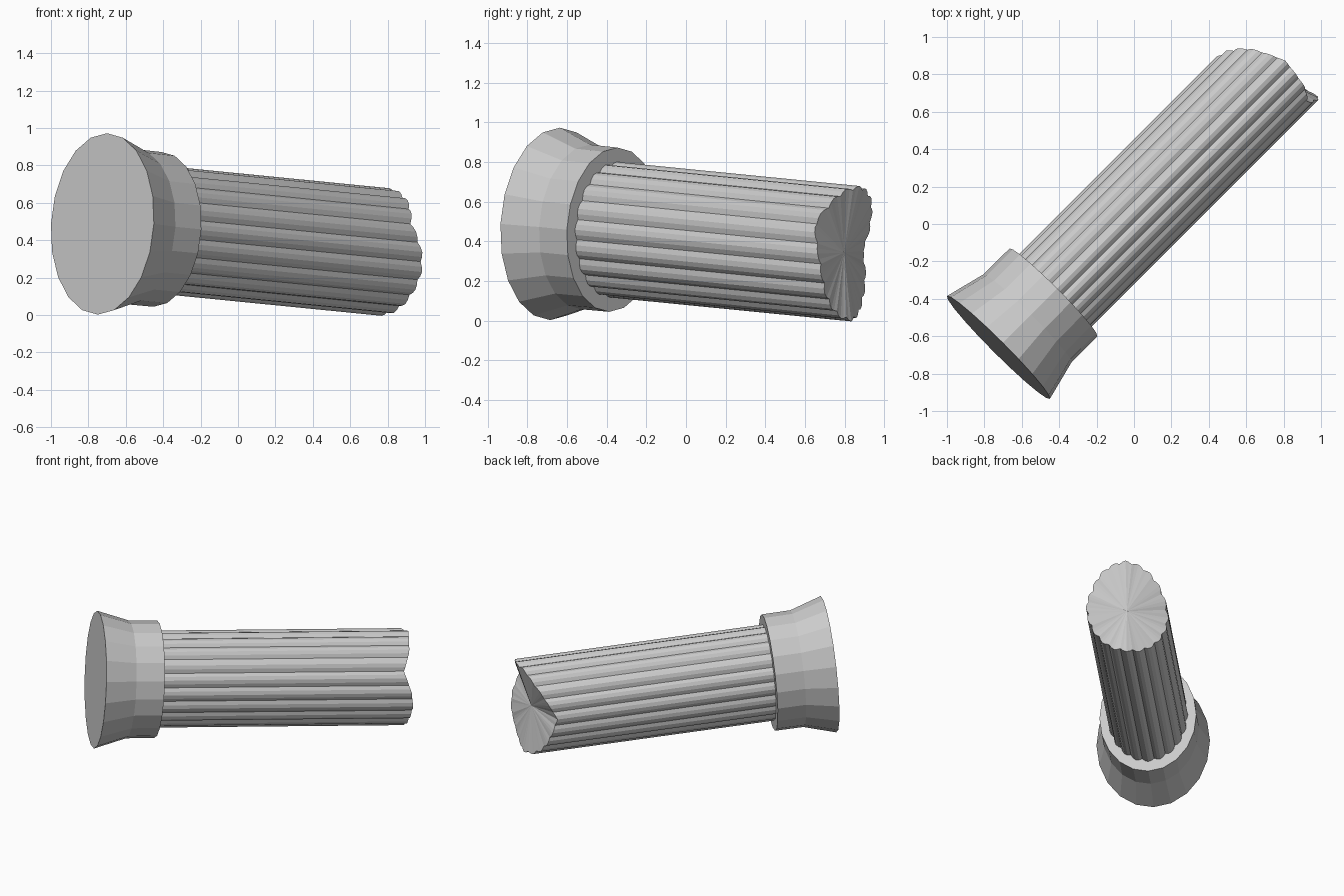
import bpy, bmesh, math
from mathutils import Matrix, Vector

if "Cube" in bpy.data.objects:
    bpy.data.objects.remove(bpy.data.objects["Cube"])

stone = bpy.data.materials.new("pale grey stone")
stone.use_nodes = True
GREY = (0.6, 0.6, 0.6, 1)
stone.diffuse_color = GREY
stone.node_tree.nodes["Principled BSDF"].inputs["Base Color"].default_value = GREY

# Local frame: x runs sideways, y is up the oval section, z runs along the fallen column
SIDE = Vector((0.707, -0.707, 0))
UP = Vector((0.05, 0.05, 0.997)) * 1.25
ALONG = Vector((0.7055, 0.7055, -0.07))
ORIGIN = Vector((-0.725, -0.66, 0.4875))
FRAME = Matrix((SIDE, UP, ALONG)).transposed().to_4x4()
FRAME.translation = ORIGIN


def loft(name, rings, tip=None):
    """Join rings of points into a closed solid, with a fan to tip at the far end."""
    bm = bmesh.new()
    loops = [[bm.verts.new(FRAME @ Vector(p)) for p in ring] for ring in rings]
    n = len(loops[0])
    for a, b in zip(loops, loops[1:]):
        for i in range(n):
            j = (i + 1) % n
            bm.faces.new((a[i], a[j], b[j], b[i]))
    bm.faces.new(loops[0][::-1])
    if tip:
        centre = bm.verts.new(FRAME @ Vector(tip))
        for i in range(n):
            bm.faces.new((loops[-1][i], loops[-1][(i + 1) % n], centre))
    else:
        bm.faces.new(loops[-1])
    bmesh.ops.recalc_face_normals(bm, faces=bm.faces)
    mesh = bpy.data.meshes.new(name)
    bm.to_mesh(mesh)
    bm.free()
    mesh.materials.append(stone)
    obj = bpy.data.objects.new(name, mesh)
    bpy.context.collection.objects.link(obj)
    return obj


# Flared capital with a straight collar
SIDES = 20
capital_profile = [(0.389, 0), (0.333, 0.22), (0.332, 0.417)]
loft("capital", [[(r * math.cos(math.tau * i / SIDES), r * math.sin(math.tau * i / SIDES), s)
                  for i in range(SIDES)] for r, s in capital_profile])

# Reeded shaft, ending in a broken edge whose length varies around the rim
REEDS, STEPS = 20, 4
BREAK = [(0, 2.15), (26, 2.09), (50, 2.13), (90, 2.15), (130, 2.07), (180, 1.93),
         (227, 2.03), (270, 2.14), (340, 2.17), (360, 2.15)]


def break_length(deg):
    for (a, sa), (b, sb) in zip(BREAK, BREAK[1:]):
        if deg <= b:
            return sa + (sb - sa) * (deg - a) / (b - a)


start, end = [], []
for i in range(REEDS * STEPS):
    angle = math.tau * i / (REEDS * STEPS)
    bulge = abs(math.cos(angle * REEDS / 2))
    r = 0.259 + 0.015 * bulge
    x, y = r * math.cos(angle), r * math.sin(angle)
    start.append((x, y, 0.3))
    end.append((x, y, break_length(math.degrees(angle))))
loft("broken_shaft", [start, end], tip=(0, 0, 2.065))
